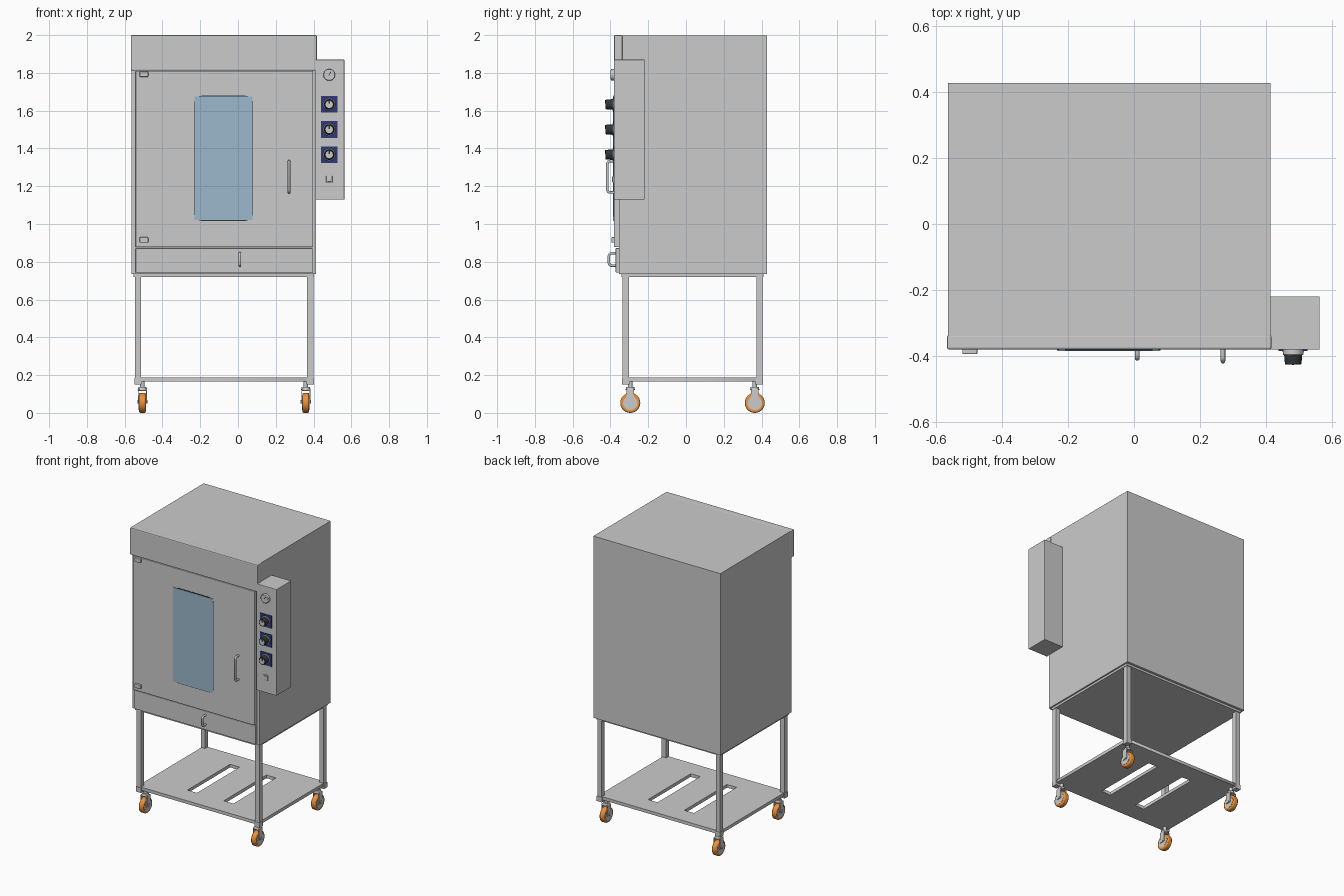
import bpy
from math import pi, cos, sin, radians
from mathutils import Vector

if "Cube" in bpy.data.objects:
    bpy.data.objects.remove(bpy.data.objects["Cube"])


def mat(name, r, g, b):
    m = bpy.data.materials.new(name)
    m.diffuse_color = (r, g, b, 1)
    m.use_nodes = True
    m.node_tree.nodes["Principled BSDF"].inputs["Base Color"].default_value = m.diffuse_color
    return m


ORANGE = mat("orange_rubber", 0.85, 0.28, 0.04)
BLACK = mat("black_plastic", 0.03, 0.035, 0.04)
NAVY = mat("navy_plate", 0.03, 0.04, 0.2)
GLASS = mat("blue_glass", 0.33, 0.48, 0.6)
WHITE = mat("white_face", 0.85, 0.85, 0.85)


def finish(o, name, m=None, bevel=0, segs=2):
    o.name = name
    if m:
        o.data.materials.append(m)
    if bevel:
        b = o.modifiers.new("bevel", "BEVEL")
        b.width, b.segments, b.limit_method = bevel, segs, "ANGLE"
    return o


def box(name, x, y, z, m=None, bevel=0):
    """Box from (min, max) pairs."""
    bpy.ops.mesh.primitive_cube_add(size=1)
    o = bpy.context.object
    for v in o.data.vertices:
        v.co = [(a + b) / 2 + c * (b - a) for c, (a, b) in zip(v.co, (x, y, z))]
    return finish(o, name, m, bevel)


def cyl(name, axis, start, end, r, r2=None, m=None, bevel=0, n=32):
    """Round part between two points along an axis."""
    a, b = Vector(start), Vector(end)
    d = b - a
    bpy.ops.mesh.primitive_cone_add(vertices=n, radius1=r, radius2=r if r2 is None else r2,
                                    depth=d.length, location=(a + b) / 2,
                                    rotation=d.to_track_quat("Z", "Y").to_euler())
    o = finish(bpy.context.object, name, m, bevel)
    bpy.ops.object.shade_smooth_by_angle(angle=radians(35))
    return o


def to_mesh(o):
    bpy.ops.object.select_all(action="DESELECT")
    o.select_set(True)
    bpy.context.view_layer.objects.active = o
    bpy.ops.object.convert(target="MESH")
    return bpy.context.object


def curve(name, loops, dims, cyclic, **settings):
    c = bpy.data.curves.new(name, "CURVE")
    c.dimensions = dims
    for k, v in settings.items():
        setattr(c, k, v)
    for pts in loops:
        s = c.splines.new("POLY")
        s.points.add(len(pts) - 1)
        for p, q in zip(s.points, pts):
            p.co = (*q, 1)
        s.use_cyclic_u = cyclic
    o = bpy.data.objects.new(name, c)
    bpy.context.collection.objects.link(o)
    return to_mesh(o)


def rounded_rect(x0, x1, y0, y1, r, n=6):
    pts = []
    for i, (cx, cy) in enumerate([(x1 - r, y1 - r), (x0 + r, y1 - r), (x0 + r, y0 + r), (x1 - r, y0 + r)]):
        for k in range(n + 1):
            a = (i + k / n) * pi / 2
            pts.append((cx + r * cos(a), cy + r * sin(a), 0))
    return pts


def handle(name, x, y0, y1, z0, z1, r=0.007, f=0.014):
    """Bent rod pull handle."""
    pts = [(x, y0, z0)]
    for i in range(5):
        a = i / 4 * pi / 2
        pts.append((x, y1 + f - f * sin(a), z0 + f - f * cos(a)))
    pts += [(p[0], p[1], z0 + z1 - p[2]) for p in reversed(pts)]
    curve(name, [pts], "3D", False, bevel_depth=r, bevel_resolution=3, use_fill_caps=True)
    bpy.ops.object.shade_smooth_by_angle(angle=radians(40))


# Oven cabinet and hood
box("oven_cabinet", (-0.564, 0.414), (-0.355, 0.428), (0.735, 1.999))
box("front_hood", (-0.567, 0.417), (-0.381, -0.336), (1.812, 2.0), bevel=0.006)
box("door", (-0.542, 0.394), (-0.381, -0.350), (0.878, 1.810), bevel=0.003)
box("lower_drawer", (-0.542, 0.394), (-0.372, -0.350), (0.742, 0.872), bevel=0.003)

# Window
g = curve("window_gasket", [rounded_rect(-0.233, 0.080, 1.017, 1.679, 0.04)], "2D", True,
          extrude=0.003, fill_mode="BOTH")
g.rotation_euler = (pi / 2, 0, 0)
g.location = (0, -0.381, 0)
finish(g, "window_gasket", BLACK)
box("window_glass", (-0.229, 0.076), (-0.386, -0.376), (1.021, 1.675), GLASS)

# Handles and hinges
handle("door_handle", 0.270, -0.375, -0.416, 1.167, 1.333)
handle("drawer_handle", 0.010, -0.365, -0.408, 0.780, 0.845)
for z, n in ((1.793, "upper_hinge"), (0.916, "lower_hinge")):
    box(n, (-0.521, -0.475), (-0.395, -0.375), (z - 0.014, z + 0.014), bevel=0.004)

# Control box
CX, CY = 0.483, -0.381
box("control_box", (0.410, 0.563), (CY, -0.220), (1.13, 1.87), bevel=0.002)
cyl("gauge_bezel", "y", (CX, CY + 0.005, 1.79), (CX, -0.398, 1.79), 0.031, bevel=0.003)
cyl("gauge_face", "y", (CX, -0.390, 1.79), (CX, -0.399, 1.79), 0.025, m=WHITE)
needle = box("gauge_needle", (-0.002, 0.002), (-0.001, 0.001), (-0.004, 0.018), BLACK)
needle.location, needle.rotation_euler = (CX, -0.3995, 1.79), (0, 0.5, 0)
for i, z in enumerate((1.633, 1.50, 1.367), 1):
    box(f"knob_plate_{i}", (CX - 0.044, CX + 0.044), (CY - 0.004, CY + 0.003), (z - 0.044, z + 0.044), NAVY)
    cyl(f"knob_dial_{i}", "y", (CX, CY, z), (CX, CY - 0.009, z), 0.034, 0.031, WHITE)
    cyl(f"knob_{i}", "y", (CX, CY - 0.008, z), (CX, -0.426, z), 0.028, 0.025, BLACK, 0.002)
    cyl(f"knob_cap_{i}", "y", (CX, -0.42, z), (CX, -0.427, z), 0.019)
    box(f"knob_pointer_{i}", (CX - 0.003, CX + 0.003), (-0.428, -0.42), (z + 0.004, z + 0.024), BLACK)
box("switch_frame", (CX - 0.016, CX + 0.016), (CY - 0.007, CY + 0.003), (1.217, 1.255), bevel=0.002)
box("switch_rocker", (CX - 0.010, CX + 0.010), (CY - 0.012, CY), (1.223, 1.249), bevel=0.003)

# Stand top frame and slotted shelf
X0, X1, Y0, Y1, T = -0.546, 0.399, -0.336, 0.405, 0.033
box("stand_top_frame", (X0 - 0.006, X1 + 0.004), (Y0 - 0.006, Y1 + 0.006), (0.72, 0.737))
slots = [rounded_rect(cx - 0.037, cx + 0.037, -0.20, 0.27, 0.004, 2) for cx in (-0.213, 0.067)]
shelf = curve("slotted_shelf", [rounded_rect(X0 + 0.004, X1 - 0.004, Y0 + 0.004, Y1 - 0.004, 0.002, 1)] + slots,
              "2D", True, extrude=0.011, fill_mode="BOTH")
shelf.location.z = 0.177

# Legs with swivel casters at each corner
for xn, lx, sx in (("left", X0, 1), ("right", X1, -1)):
    for yn, ly, sy in (("front", Y0, 1), ("rear", Y1, -1)):
        tag = f"{yn}_{xn}"
        xs = sorted((lx, lx + sx * T))
        ys = sorted((ly, ly + sy * T))
        box(f"{tag}_leg", xs, ys, (0.15, 0.725))
        box(f"{tag}_foot_collar", (xs[0] - 0.003, xs[1] + 0.003), (ys[0] - 0.003, ys[1] + 0.003), (0.151, 0.186))
        x, y = lx + sx * 0.040, ly + sy * 0.041
        cyl(f"{tag}_caster_stem", "z", (x, y, 0.12), (x, y, 0.17), 0.012, n=16)
        cyl(f"{tag}_caster_swivel", "z", (x, y, 0.122), (x, y, 0.138), 0.025, 0.021, n=24)
        box(f"{tag}_fork_bridge", (x - 0.024, x + 0.024), (y - 0.020, y + 0.020), (0.117, 0.127), bevel=0.002)
        for side, s in (("a", -1), ("b", 1)):
            box(f"{tag}_fork_{side}", sorted((x + s * 0.020, x + s * 0.024)), (y - 0.020, y + 0.020), (0.050, 0.124))
        cyl(f"{tag}_tyre", "x", (x - 0.018, y, 0.053), (x + 0.018, y, 0.053), 0.053, m=ORANGE, bevel=0.007)
        cyl(f"{tag}_hub", "x", (x - 0.0195, y, 0.053), (x + 0.0195, y, 0.053), 0.038)
        cyl(f"{tag}_axle", "x", (x - 0.027, y, 0.058), (x + 0.027, y, 0.058), 0.009, n=16)
